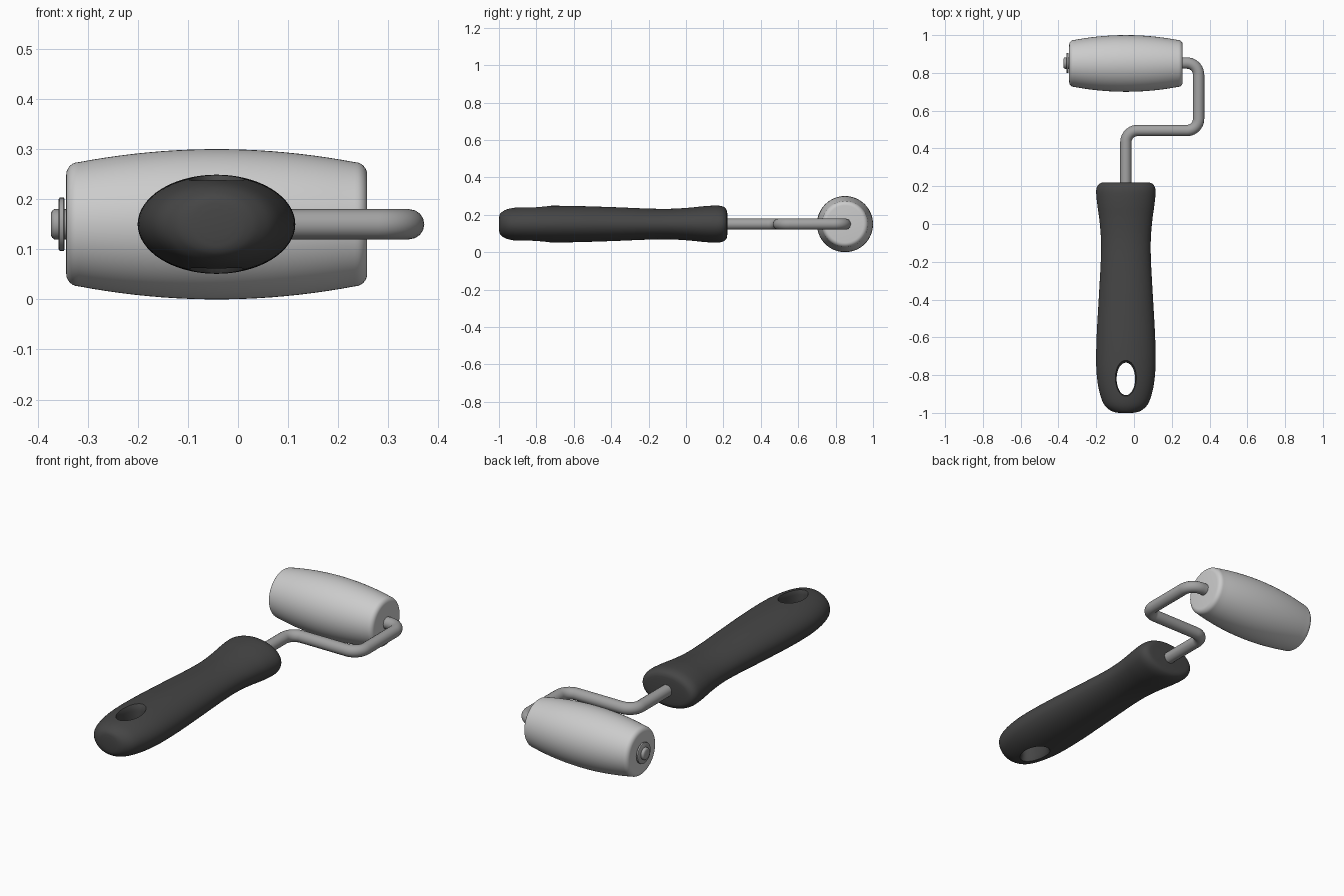
import bpy, bmesh
from math import sin, cos, pi
from mathutils import Vector, Matrix

if "Cube" in bpy.data.objects:
    bpy.data.objects.remove(bpy.data.objects["Cube"])

CX, CZ, AXLE_Y = -0.043, 0.15, 0.852


def material(name, v):
    m = bpy.data.materials.new(name)
    m.diffuse_color = (v, v, v, 1)
    m.use_nodes = True
    m.node_tree.nodes["Principled BSDF"].inputs["Base Color"].default_value = m.diffuse_color
    return m


def smooth_keys(keys, steps=5):
    """Catmull-Rom interpolation through a short list of keys."""
    k = [Vector(p) for p in keys]
    k = [2 * k[0] - k[1]] + k + [2 * k[-1] - k[-2]]
    out = []
    for i in range(1, len(k) - 2):
        a, b, c, d = k[i - 1:i + 3]
        for s in range(steps):
            t = s / steps
            out.append(0.5 * (2 * b + (c - a) * t + (2 * a - 5 * b + 4 * c - d) * t * t
                              + (3 * b - a - 3 * c + d) * t ** 3))
    return out + [k[-2]]


def loft(name, rings, loc, turn=None, n=64, mat=None, angle=40):
    """Capped skin over elliptical rings (position along z, half width, half depth)."""
    bm = bmesh.new()
    loops = [[bm.verts.new((rx * cos(2 * pi * j / n), ry * sin(2 * pi * j / n), p))
              for j in range(n)] for p, rx, ry in rings]
    for a, b in zip(loops, loops[1:]):
        for j in range(n):
            bm.faces.new((a[j], a[(j + 1) % n], b[(j + 1) % n], b[j]))
    bm.faces.new(loops[0][::-1])
    bm.faces.new(loops[-1])
    if turn:
        bmesh.ops.transform(bm, matrix=turn, verts=bm.verts)
    bmesh.ops.recalc_face_normals(bm, faces=bm.faces)
    me = bpy.data.meshes.new(name)
    bm.to_mesh(me)
    bm.free()
    ob = bpy.data.objects.new(name, me)
    ob.location = loc
    bpy.context.collection.objects.link(ob)
    if mat:
        me.materials.append(mat)
    finish(ob, angle)
    return ob


def finish(ob, angle):
    bpy.ops.object.select_all(action='DESELECT')
    ob.select_set(True)
    bpy.context.view_layer.objects.active = ob
    bpy.ops.object.shade_smooth_by_angle(angle=angle * pi / 180)


rubber = material("dark_rubber", 0.06)
steel = material("steel", 0.36)
along_y = Matrix.Rotation(-pi / 2, 4, 'X')
along_x = Matrix.Rotation(pi / 2, 4, 'Y')

# Contoured grip
grip = smooth_keys([
    (-1.0, 0.035, 0.03), (-0.996, 0.06, 0.05), (-0.985, 0.085, 0.064), (-0.96, 0.112, 0.078),
    (-0.92, 0.131, 0.087), (-0.85, 0.148, 0.094), (-0.75, 0.157, 0.098), (-0.6, 0.155, 0.097),
    (-0.4, 0.144, 0.091), (-0.2, 0.133, 0.083), (-0.08, 0.132, 0.082), (0.02, 0.14, 0.088),
    (0.1, 0.151, 0.096), (0.16, 0.157, 0.099), (0.19, 0.155, 0.096), (0.209, 0.145, 0.087),
    (0.218, 0.13, 0.073), (0.221, 0.11, 0.055)])
handle = loft("handle", grip, (CX, 0, CZ), along_y, mat=rubber)

# Oval hanging hole, slightly flared at both openings
hole = [(z, 0.049 + f, 0.086 + f) for z, f in
        [(-0.13, 0.045), (-0.098, 0.012), (-0.085, 0.004), (-0.065, 0),
         (0.065, 0), (0.085, 0.004), (0.098, 0.012), (0.13, 0.045)]]
cutter = loft("hole_cutter", hole, (CX, -0.82, CZ))
mod = handle.modifiers.new("hanging_hole", 'BOOLEAN')
mod.object, mod.operation, mod.solver = cutter, 'DIFFERENCE', 'EXACT'
bpy.context.view_layer.objects.active = handle
bpy.ops.object.modifier_apply(modifier=mod.name)
bpy.data.objects.remove(cutter)
finish(handle, 40)

# Bent steel rod with rounded corners
corners = [Vector((x, y, CZ)) for x, y in
           [(CX, 0.1), (CX, 0.495), (0.342, 0.495), (0.342, AXLE_Y), (-0.366, AXLE_Y)]]
R = 0.062
path = [corners[0]]
for a, b, c in zip(corners, corners[1:], corners[2:]):
    u, v = (a - b).normalized(), (c - b).normalized()
    mid = b + (u + v) * R
    path += [mid - v * R * cos(t) - u * R * sin(t) for t in [i * pi / 20 for i in range(11)]]
path.append(corners[-1])
cu = bpy.data.curves.new("rod", 'CURVE')
cu.dimensions = '3D'
cu.bevel_depth, cu.bevel_resolution, cu.use_fill_caps = 0.03, 6, True
sp = cu.splines.new('POLY')
sp.points.add(len(path) - 1)
for p, co in zip(sp.points, path):
    p.co = (*co, 1)
rod = bpy.data.objects.new("rod", cu)
bpy.context.collection.objects.link(rod)
cu.materials.append(steel)
bpy.ops.object.select_all(action='DESELECT')
rod.select_set(True)
bpy.context.view_layer.objects.active = rod
bpy.ops.object.convert(target='MESH')
finish(bpy.context.object, 40)

# Barrel-shaped roller with rounded rims
L, F, S = 0.3005, 0.025, 0.124
half = [(L - F + F * sin(t), S - F + F * cos(t)) for t in [i * pi / 12 for i in range(7)]]
body = [(x, 0.15 - (0.15 - S) * (x / (L - F)) ** 2)
        for x in [(L - F) * (i / 10 - 1) for i in range(1, 20)]]
prof = [(-x, r) for x, r in half[::-1]] + body + half
loft("roller", [(x, r, r) for x, r in prof], (-0.0425, 0.85, CZ), along_x)

# Retaining washer and rounded axle tip
loft("washer", [(-0.006, 0.05, 0.05), (-0.004, 0.053, 0.053), (0.004, 0.053, 0.053),
                (0.006, 0.05, 0.05)], (-0.352, AXLE_Y, CZ), along_x, 48, steel)
loft("axle_tip", [(-0.009, 0.023, 0.023), (-0.007, 0.027, 0.027), (-0.003, 0.03, 0.03),
                  (0.0, 0.0303, 0.0303), (0.02, 0.0303, 0.0303)],
     (-0.364, AXLE_Y, CZ), along_x, 32, steel)
